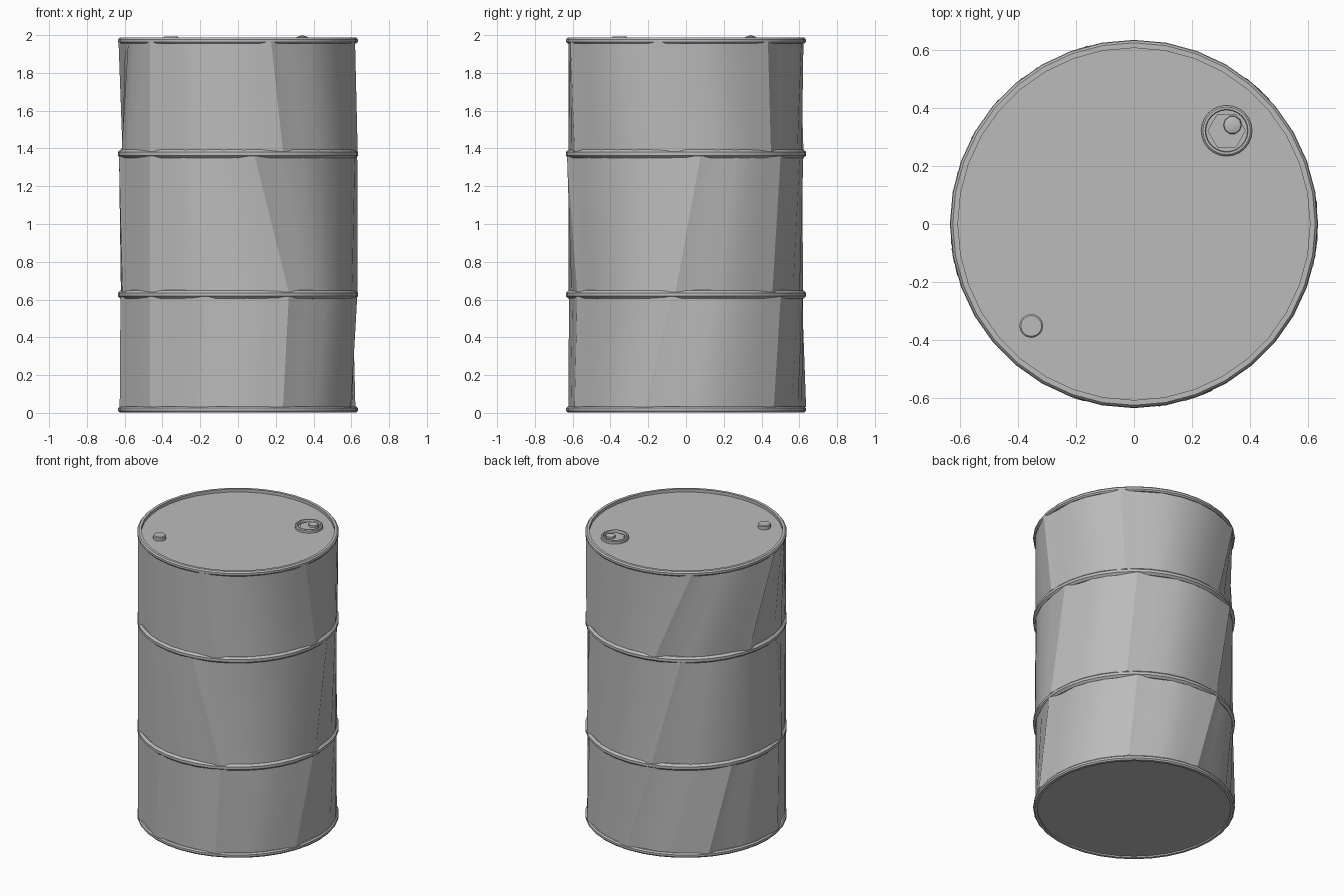
import bpy, bmesh, math
from math import cos, sin, pi, radians

cube = bpy.data.objects.get("Cube")
if cube:
    bpy.data.objects.remove(cube, do_unlink=True)

steel = bpy.data.materials.new("grey steel")
steel.use_nodes = True
GREY = (0.5, 0.5, 0.5, 1)
steel.diffuse_color = GREY
bsdf = steel.node_tree.nodes["Principled BSDF"]
bsdf.inputs["Base Color"].default_value = GREY
bsdf.inputs["Roughness"].default_value = 0.6


def finish(name, bm, angle=30):
    """Turn a bmesh into a shaded, coloured object."""
    bmesh.ops.recalc_face_normals(bm, faces=bm.faces)
    mesh = bpy.data.meshes.new(name)
    bm.to_mesh(mesh)
    bm.free()
    mesh.materials.append(steel)
    ob = bpy.data.objects.new(name, mesh)
    bpy.context.collection.objects.link(ob)
    bpy.ops.object.select_all(action='DESELECT')
    ob.select_set(True)
    bpy.context.view_layer.objects.active = ob
    bpy.ops.object.shade_smooth_by_angle(angle=radians(angle))
    return ob


def lathe(name, profile, sides, centre=(0, 0), closed=True, angle=30):
    """Revolve (radius, z) points; a radius of 0 becomes a pole."""
    bm = bmesh.new()
    rings = []
    for r, z in profile:
        n = 1 if r == 0 else sides
        rings.append([bm.verts.new((centre[0] + r * cos(2 * pi * i / sides),
                                    centre[1] + r * sin(2 * pi * i / sides), z))
                      for i in range(n)])
    pairs = list(zip(rings, rings[1:]))
    if closed:
        pairs.append((rings[-1], rings[0]))
    for a, b in pairs:
        for i in range(sides):
            j = (i + 1) % sides
            quad = [a[i % len(a)], a[j % len(a)], b[j % len(b)], b[i % len(b)]]
            bm.faces.new(list(dict.fromkeys(quad)))
    return finish(name, bm, angle)


R = 0.622


def wall(name, z0, z1, creases):
    """Dented wall band; each crease is (bottom angle, top angle) in degrees."""
    bm = bmesh.new()
    columns = []
    for k, (b0, t0) in enumerate(creases):
        b1, t1 = creases[(k + 1) % len(creases)]
        if k == len(creases) - 1:
            b1, t1 = b1 + 360, t1 + 360
        steps = max(2, round((b1 - b0 + t1 - t0) / 2 / 10))
        for s in range(steps):
            f = s / steps
            r = {0: R + 0.014, 1: R - 0.008}.get(s, R)
            columns.append([
                bm.verts.new((r * cos(radians(a)), r * sin(radians(a)), z))
                for a, z in ((b0 + (b1 - b0) * f, z0), (t0 + (t1 - t0) * f, z1))])
    for i, (b, t) in enumerate(columns):
        nb, nt = columns[(i + 1) % len(columns)]
        bm.faces.new((b, nb, nt, t))
    return finish(name, bm, 19)


# Three wall bands with slanted creases
wall("lower_wall", 0.03, 0.615,
     [(-137, -137), (-109, -106), (-68, -65), (-20, -7),
      (47, 52), (89, 105), (138, 152), (190, 192)])
wall("middle_wall", 0.64, 1.36,
     [(-137, -137), (-65, -82), (-5, 7), (46, 52),
      (105, 122), (196, 188)])
wall("upper_wall", 1.385, 1.965,
     [(-137, -137), (-68, -74), (-5, -13), (45, 43),
      (107, 128), (164, 186)])

# Rolling hoops between the bands
for name, z in (("lower_hoop", 0.627), ("upper_hoop", 1.372)):
    lathe(name, [(0.600, z - 0.024), (0.622, z - 0.022), (0.636, z - 0.009),
                 (0.636, z + 0.009), (0.622, z + 0.022), (0.600, z + 0.024)], 36)

# Rolled rims at both ends
for name, z in (("bottom_rim", 0.018), ("top_rim", 1.971)):
    lathe(name, [(0.608, z - 0.016), (0.626, z - 0.016), (0.634, z - 0.007),
                 (0.634, z + 0.007), (0.626, z + 0.016), (0.608, z + 0.016)], 36)

# Flat end plates, slightly recessed
lathe("lid", [(0, 1.966), (0.615, 1.966), (0.615, 1.95), (0, 1.95)], 36, closed=False)
lathe("base", [(0, 0.012), (0.615, 0.012), (0.615, 0.028), (0, 0.028)], 36, closed=False)

# Small vent cap
lathe("vent_cap", [(0, 1.993), (0.036, 1.993), (0.041, 1.988), (0.041, 1.96)], 16,
      centre=(-0.355, -0.352), closed=False)

# Large filler bung: collar, hexagonal plug and an offset knob
BUNG = (0.32, 0.322)
lathe("bung_collar", [(0.072, 1.96), (0.088, 1.96), (0.088, 1.983),
                      (0.082, 1.988), (0.074, 1.988), (0.072, 1.983)], 24, centre=BUNG)
lathe("bung_plug", [(0, 1.976), (0.066, 1.976), (0.066, 1.96)], 6,
      centre=BUNG, closed=False)
lathe("bung_knob", [(0, 2.0), (0.03, 1.99), (0.034, 1.96)], 10,
      centre=(0.34, 0.342), closed=False)
